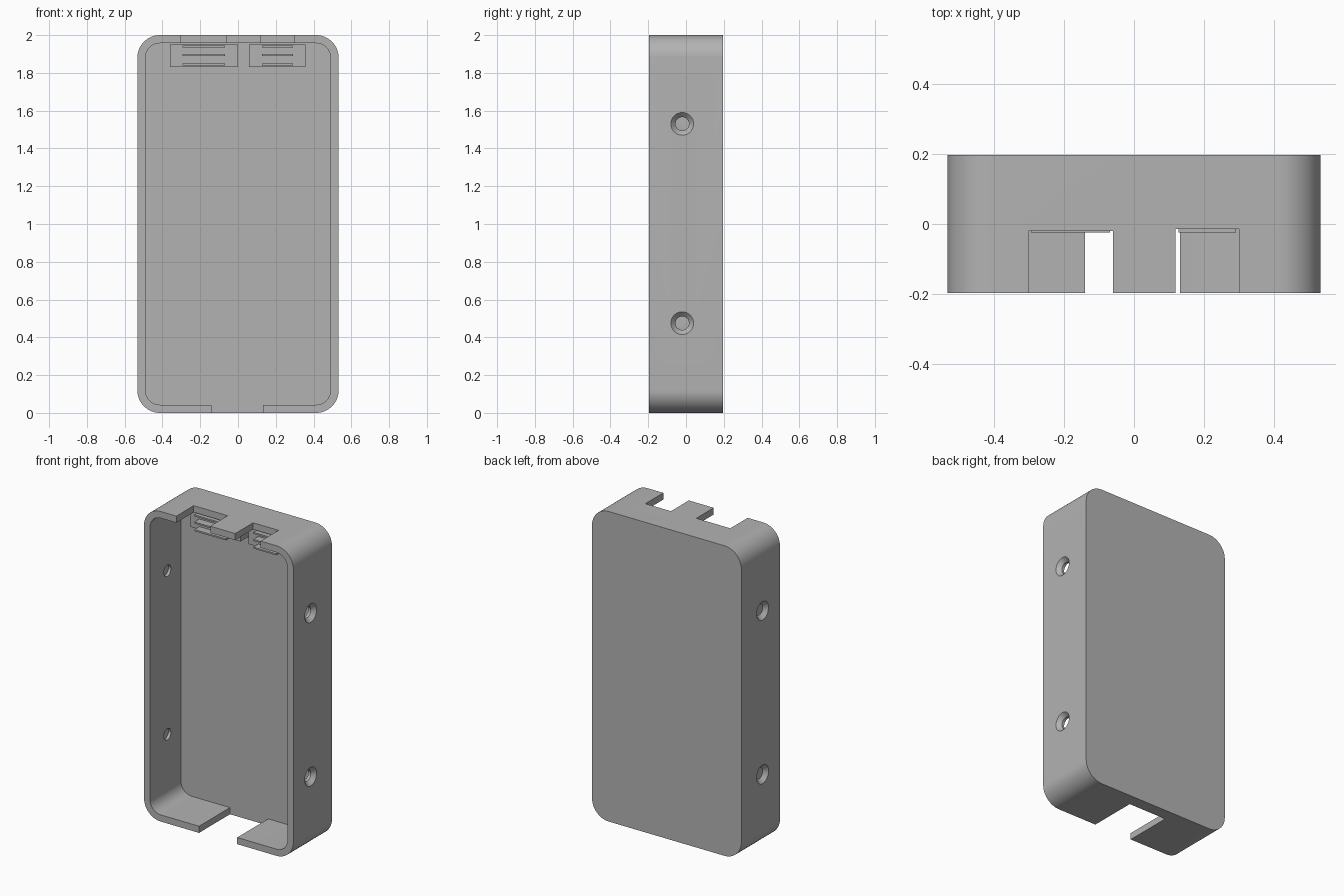
import bpy, bmesh, math
from mathutils import Matrix, Vector

cube = bpy.data.objects.get("Cube")
if cube:
    bpy.data.objects.remove(cube, do_unlink=True)

grey = bpy.data.materials.new("plain grey")
grey.use_nodes = True
grey.diffuse_color = (0.45, 0.45, 0.45, 1)
grey.node_tree.nodes["Principled BSDF"].inputs["Base Color"].default_value = (0.45, 0.45, 0.45, 1)

HALF_W, HALF_D, WALL = 0.533, 0.197, 0.043
FLOOR_Y = 0.118


def finish(name, bm):
    bmesh.ops.recalc_face_normals(bm, faces=bm.faces)
    mesh = bpy.data.meshes.new(name)
    bm.to_mesh(mesh)
    bm.free()
    obj = bpy.data.objects.new(name, mesh)
    bpy.context.collection.objects.link(obj)
    mesh.materials.append(grey)
    return obj


def prism(name, outline, y0, y1):
    """Extrude an x-z outline along y."""
    bm = bmesh.new()
    face = bm.faces.new([bm.verts.new((x, y0, z)) for x, z in outline])
    ext = bmesh.ops.extrude_face_region(bm, geom=[face])
    verts = [v for v in ext["geom"] if isinstance(v, bmesh.types.BMVert)]
    bmesh.ops.translate(bm, verts=verts, vec=(0, y1 - y0, 0))
    return finish(name, bm)


def box(name, x0, x1, y0, y1, z0, z1):
    return prism(name, [(x0, z0), (x1, z0), (x1, z1), (x0, z1)], y0, y1)


def rounded(inset, radius, steps=14):
    """Rounded rectangle of the case, inset from its outer edge."""
    pts = []
    w, h = HALF_W - inset - radius, 1 - inset - radius
    for i, (sx, sz) in enumerate([(1, 1), (-1, 1), (-1, -1), (1, -1)]):
        for k in range(steps + 1):
            a = math.pi / 2 * (i + k / steps)
            pts.append((sx * w + radius * math.cos(a), 1 + sz * h + radius * math.sin(a)))
    return pts


def cone(name, x0, x1, r0, r1, z):
    """Round cutter lying along x."""
    bm = bmesh.new()
    d = x1 - x0
    rot = Matrix.Rotation(math.pi / 2, 4, 'Y')
    if d < 0:
        rot = Matrix.Rotation(-math.pi / 2, 4, 'Y')
    bmesh.ops.create_cone(bm, cap_ends=True, segments=32, radius1=r0, radius2=r1, depth=abs(d),
                          matrix=Matrix.Translation(Vector(((x0 + x1) / 2, -0.02, z))) @ rot)
    return finish(name, bm)


def cut(target, cutter):
    mod = target.modifiers.new("cut", 'BOOLEAN')
    mod.operation = 'DIFFERENCE'
    mod.solver = 'EXACT'
    mod.object = cutter
    bpy.context.view_layer.objects.active = target
    bpy.ops.object.modifier_apply(modifier=mod.name)
    bpy.data.objects.remove(cutter, do_unlink=True)


# Open tray
case = prism("case", rounded(0, 0.12), -HALF_D, HALF_D)
cut(case, prism("cavity", rounded(WALL, 0.077), -0.3, FLOOR_Y))

# Cable openings in the end walls
cut(case, box("bottom_opening", -0.14, 0.132, -0.3, FLOOR_Y, -0.1, 0.15))
cut(case, box("wide_top_opening", -0.302, -0.06, -0.3, -0.02, 1.9, 2.1))
cut(case, box("narrow_top_opening", 0.118, 0.3, -0.3, -0.015, 1.9, 2.1))

# Countersunk screw holes in both sides
for z in (0.475, 1.53):
    cut(case, cone("screw_bore", -0.7, 0.7, 0.036, 0.036, z))
    for s in (1, -1):
        cut(case, cone("countersink", s * (HALF_W + 0.01), s * (HALF_W - 0.025), 0.07, 0.036, z))

bpy.ops.object.select_all(action='DESELECT')
case.select_set(True)
bpy.context.view_layer.objects.active = case
bpy.ops.object.shade_smooth_by_angle(angle=math.radians(30))

# Raised connector seats with thin ribs
for name, px0, px1, rx0, rx1 in (("wide", -0.36, 0, -0.294, -0.068),
                                 ("narrow", 0.058, 0.358, 0.127, 0.292)):
    box(name + "_seat", px0, px1, 0.025, FLOOR_Y + 0.01, 1.832, 1.95)
    for i, z in enumerate((1.84, 1.889, 1.935)):
        box(f"{name}_rib_{i + 1}", rx0, rx1, -0.025, 0.03, z, z + 0.01)
